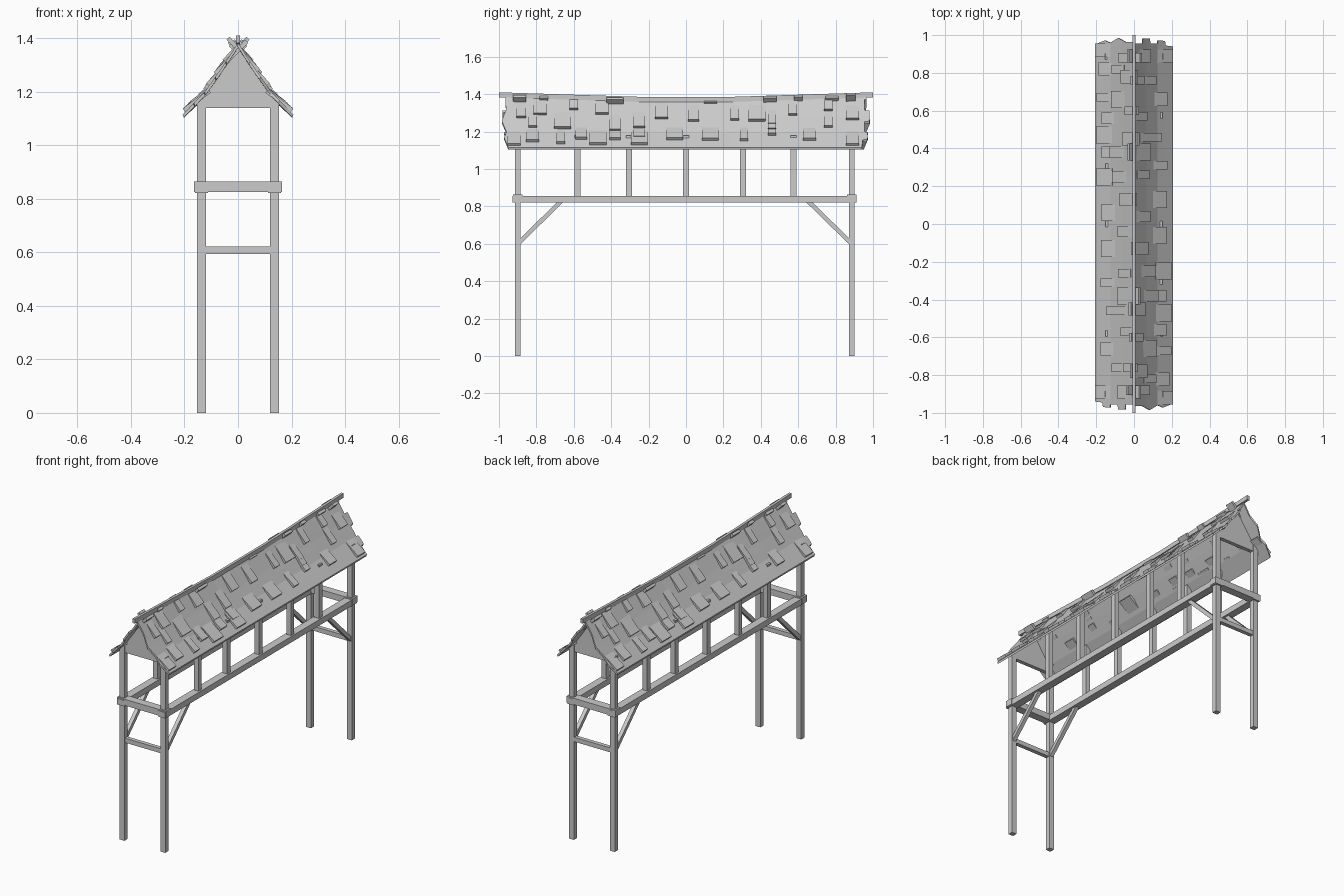
import bpy, bmesh, math
from mathutils import Matrix, Vector

cube = bpy.data.objects.get("Cube")
if cube:
    bpy.data.objects.remove(cube, do_unlink=True)

# One plain grey for everything
GREY = (0.6, 0.6, 0.6, 1)
grey = bpy.data.materials.new("plain_grey")
grey.use_nodes = True
grey.diffuse_color = GREY
grey.node_tree.nodes["Principled BSDF"].inputs["Base Color"].default_value = GREY

POST_X = 0.137
END_Y = (-0.9, 0.886)


def finish(name, bm, turn=False):
    """Turn a bmesh into a named object, optionally rotated half a turn."""
    if turn:
        bmesh.ops.rotate(bm, verts=bm.verts, matrix=Matrix.Rotation(math.pi, 3, "Z"))
    bmesh.ops.recalc_face_normals(bm, faces=bm.faces)
    mesh = bpy.data.meshes.new(name)
    bm.to_mesh(mesh)
    bm.free()
    mesh.materials.append(grey)
    obj = bpy.data.objects.new(name, mesh)
    bpy.context.scene.collection.objects.link(obj)
    return obj


def box(name, centre, size):
    bm = bmesh.new()
    place = Matrix.Translation(centre) @ Matrix.Diagonal((*size, 1))
    bmesh.ops.create_cube(bm, size=1, matrix=place)
    return finish(name, bm)


def strut(name, start, end, width):
    """Square bar between two points lying in a side plane."""
    start, end = Vector(start), Vector(end)
    run = end - start
    bm = bmesh.new()
    tilt = Matrix.Rotation(math.atan2(run.z, run.y), 4, "X")
    place = Matrix.Translation((start + end) / 2) @ tilt
    bmesh.ops.create_cube(bm, size=1, matrix=place @ Matrix.Diagonal((width, run.length, width, 1)))
    return finish(name, bm)


# Roof section: steep slope that flares out at the eave
SLOPE = [(0, 1.385), (0.065, 1.285), (0.125, 1.2), (0.207, 1.115)]


def sag(y):
    """Drop of the ridge, flat in the middle and rising to the ends."""
    return 0.024 * (1 - max(0, abs(y) - 0.25) / 0.75)


def roof_z(x, y):
    for (x0, z0), (x1, z1) in zip(SLOPE, SLOPE[1:]):
        if x <= x1 or x1 == SLOPE[-1][0]:
            z = z0 + (z1 - z0) * (x - x0) / (x1 - x0)
            return z - sag(y) * (1 - x / SLOPE[-1][0])


def x_at(z):
    """Distance from the ridge line where the slope reaches a height."""
    for (x0, z0), (x1, z1) in zip(SLOPE, SLOPE[1:]):
        if z >= z1:
            return x0 + (x1 - x0) * (z - z0) / (z1 - z0)
    return SLOPE[-1][0]


# Ragged roof edges: distance from ridge, front edge, back edge
EDGES = [(0, -0.965, 0.955), (0.045, -0.963, 0.955), (0.047, -0.965, 0.982),
         (0.065, -0.975, 0.982), (0.085, -0.985, 0.982), (0.087, -0.983, 0.955),
         (0.125, -0.96, 0.955), (0.127, -0.96, 0.972), (0.155, -0.972, 0.97),
         (0.165, -0.968, 0.968), (0.167, -0.967, 0.945), (0.207, -0.95, 0.94)]


def roof_slope(name, turn):
    bm = bmesh.new()
    rows = []
    for x, front, back in EDGES:
        ys = [front, -0.6, -0.25, 0.25, 0.6, back]
        rows.append([bm.verts.new((x, y, roof_z(x, y))) for y in ys])
    for low, high in zip(rows, rows[1:]):
        for i in range(len(low) - 1):
            bm.faces.new((low[i], high[i], high[i + 1], low[i + 1]))
    bmesh.ops.recalc_face_normals(bm, faces=bm.faces)
    if sum(f.normal.z for f in bm.faces) < 0:
        bmesh.ops.reverse_faces(bm, faces=bm.faces)
    # Thickness added below the slope
    top = list(bm.faces)
    lower = bmesh.ops.duplicate(bm, geom=list(bm.verts) + list(bm.edges) + top)
    rim = [e for e in bm.edges if e.is_boundary]
    shift = [v for v in lower["geom"] if isinstance(v, bmesh.types.BMVert)]
    bmesh.ops.translate(bm, verts=shift, vec=(-0.004, 0, -0.012))
    bmesh.ops.bridge_loops(bm, edges=rim)
    return finish(name, bm, turn)


# Loose shingles: (width, visible drop) -> places as (y, z) in hundredths
SHINGLES = {
    (0.045, 0.03): [(-60, 134), (26, 129), (57, 131), (76, 133), (76, 124), (46, 126),
                    (46, 123), (46, 120), (-67, 115), (31, 117), (-82, 124)],
    (0.06, 0.04): [(-38, 123), (-25, 125), (-25, 119), (-56, 118), (-38, 118), (4, 129)],
    (0.07, 0.05): [(-78, 132), (-45, 133), (-13, 131), (-92, 115), (-82, 117), (66, 118),
                   (89, 115)],
    (0.09, 0.04): [(-66, 124), (-47, 115), (-25, 115), (-6, 118)],
    (0.09, 0.085): [(38, 131), (13, 120)],
    (0.05, 0.09): [(-88, 132)],
    (0.07, 0.09): [(89, 131)],
}


def shingles(name, turn):
    """Plates whose lower edge lifts off the roof and upper edge sinks in."""
    bm = bmesh.new()
    for (width, drop), places in SHINGLES.items():
        for y, z in places:
            y, z = y / 100, z / 100 - drop / 2
            x = x_at(z)
            rise = 0.02
            down = Vector((x - x_at(z + rise), 0, -rise)).normalized()
            out = Vector((-down.z, 0, down.x))
            length = drop * 1.2 + 0.06
            lift = Matrix.Rotation(math.radians(-9), 3, "Y")
            down, out = lift @ down, lift @ out
            tip = Vector((x, y, roof_z(x, y))) + out * 0.008
            axes = Matrix((down, (0, 1, 0), out)).transposed().to_4x4()
            place = Matrix.Translation(tip - down * length / 2) @ axes
            bmesh.ops.create_cube(bm, size=1, matrix=place @ Matrix.Diagonal((length, width, 0.016, 1)))
    return finish(name, bm, turn)


for label, turned in (("left", False), ("right", True)):
    roof_slope(label + "_roof_slope", turned)
    shingles(label + "_shingles", turned)

# Sagging ridge beam
bm = bmesh.new()
rings = []
for y in (-1, -0.6, -0.25, 0.25, 0.6, 1):
    z = 1.383 - sag(y)
    rings.append([bm.verts.new((x, y, z + h)) for x, h in
                  ((-0.008, 0), (0.008, 0), (0.008, 0.027), (-0.008, 0.027))])
for a, b in zip(rings, rings[1:]):
    for i in range(4):
        j = (i + 1) % 4
        bm.faces.new((a[i], a[j], b[j], b[i]))
bm.faces.new(rings[0])
bm.faces.new(rings[-1])
finish("ridge_beam", bm)

# Timber frame, the same on both sides
for label, side in (("left", 1), ("right", -1)):
    x = side * POST_X
    box(label + "_long_beam", (x, -0.008, 0.839), (0.048, 1.84, 0.036))
    for end, y, inward in (("front", END_Y[0], 1), ("back", END_Y[1], -1)):
        box(f"{label}_{end}_post", (x, y, 0.59), (0.033, 0.031, 1.18))
        strut(f"{label}_{end}_brace", (x, y, 0.6), (x, y + inward * 0.235, 0.83), 0.023)
    for n, y in enumerate((-0.58, -0.305, 0, 0.305, 0.575)):
        box(f"{label}_stud_{n + 1}", (x, y, 1.01), (0.03, 0.031, 0.34))

# Cross pieces and gables at both ends
for end, y in (("front", END_Y[0]), ("back", END_Y[1])):
    box(end + "_cross_beam", (0, y, 0.845), (0.328, 0.05, 0.038))
    box(end + "_cross_rail", (0, y, 0.608), (0.25, 0.025, 0.027))
    bm = bmesh.new()
    outline = [(-0.14, 1.14), (0.14, 1.14), (0.14, 1.17), (0.12, 1.195), (0, 1.37),
               (-0.12, 1.195), (-0.14, 1.17)]
    face = bm.faces.new([bm.verts.new((x, y - 0.012, z)) for x, z in outline])
    grown = bmesh.ops.extrude_face_region(bm, geom=[face])
    bmesh.ops.translate(bm, vec=(0, 0.024, 0),
                        verts=[v for v in grown["geom"] if isinstance(v, bmesh.types.BMVert)])
    finish(end + "_gable", bm)
